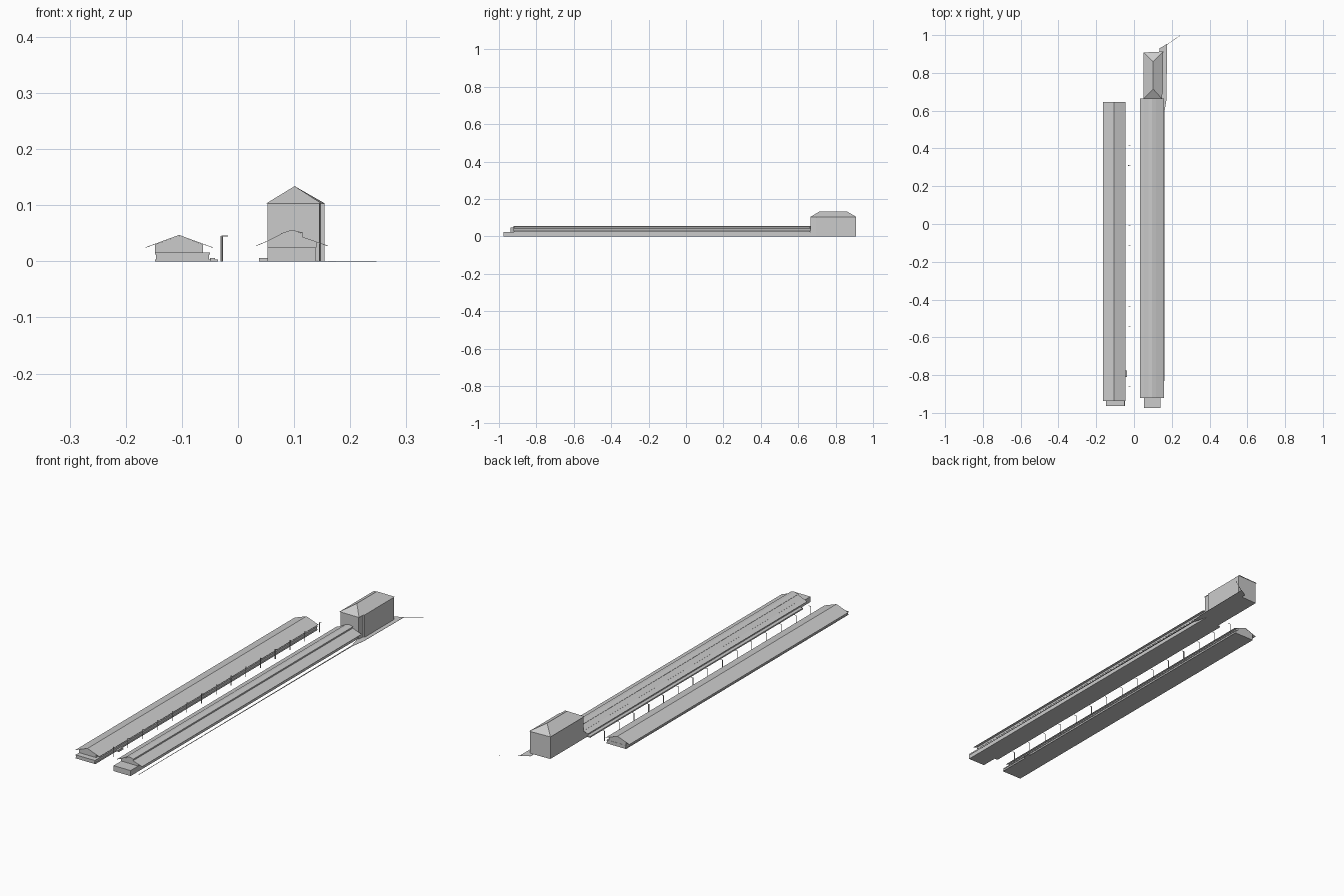
import bpy, bmesh
from mathutils import Vector


def mesh_object(name, verts, faces):
    me = bpy.data.meshes.new(name)
    me.from_pydata(verts, [], faces)
    bm = bmesh.new()
    bm.from_mesh(me)
    bmesh.ops.recalc_face_normals(bm, faces=bm.faces)
    bm.to_mesh(me)
    bm.free()
    ob = bpy.data.objects.new(name, me)
    bpy.context.collection.objects.link(ob)
    return ob


def prism(name, outline, lo, hi, axis='y'):
    """Extrude an (x, z) outline along y, or an (x, y) outline along z."""
    n = len(outline)
    point = (lambda p, t: (p[0], t, p[1])) if axis == 'y' else (lambda p, t: (p[0], p[1], t))
    verts = [point(p, t) for t in (lo, hi) for p in outline]
    faces = [tuple(range(n)), tuple(range(n, 2 * n))]
    faces += [(i, (i + 1) % n, (i + 1) % n + n, i + n) for i in range(n)]
    return mesh_object(name, verts, faces)


def box(name, x0, x1, y0, y1, z0, z1):
    return prism(name, [(x0, z0), (x1, z0), (x1, z1), (x0, z1)], y0, y1)


def roof(name, line, y0, y1, thick=0.001):
    """Thin sheet roof following a line of (x, z) points."""
    under = [(x, z - thick) for x, z in reversed(line)]
    return prism(name, line + under, y0, y1)


# Left platform: layered base, gabled shelter and overhanging roof
box("left_platform_plinth", -0.148, -0.048, -0.963, 0.645, 0, 0.003)
box("left_platform_base", -0.146, -0.052, -0.963, 0.645, 0.003, 0.012)
box("left_platform_deck", -0.148, -0.05, -0.963, 0.645, 0.012, 0.016)
prism("left_shelter_walls", [(-0.148, 0.016), (-0.062, 0.016), (-0.062, 0.030),
                             (-0.105, 0.046), (-0.148, 0.030)], -0.937, 0.644)
roof("left_shelter_roof", [(-0.165, 0.025), (-0.105, 0.047), (-0.045, 0.025)], -0.938, 0.645)
box("left_platform_step_low", -0.05, -0.036, -0.81, -0.775, 0, 0.003)
box("left_platform_step_high", -0.05, -0.041, -0.81, -0.775, 0.003, 0.006)

# Lamp posts along the left platform
for i in range(15):
    y = 0.63 - i * 0.1065
    w = 0.0025 if i == 3 else 0.001
    box(f"lamp_post_{i}", -0.029 - w, -0.029 + w, y - w, y + w, 0, 0.045)
    box(f"lamp_arm_{i}", -0.029, -0.018, y - 0.0007, y + 0.0007, 0.0445, 0.046)

# Right platform: base, hall walls and stepped roof with a raised centre
box("right_platform_base", 0.053, 0.139, -0.975, 0.665, 0, 0.025)
box("right_platform_ledge", 0.037, 0.053, -0.90, 0.64, 0, 0.006)
prism("right_hall_walls", [(0.053, 0.025), (0.140, 0.025), (0.140, 0.034), (0.115, 0.043),
                           (0.115, 0.050), (0.096, 0.055), (0.079, 0.050), (0.053, 0.037)],
      -0.920, 0.664)
roof("right_roof_west", [(0.032, 0.028), (0.079, 0.0475)], -0.922, 0.665)
roof("right_roof_centre", [(0.077, 0.050), (0.096, 0.056), (0.116, 0.051)], -0.922, 0.665)
roof("right_roof_east", [(0.114, 0.044), (0.160, 0.028)], -0.922, 0.665)

# Tall end building with side bay
plan = [(0.053, 0.665), (0.145, 0.665), (0.147, 0.695), (0.154, 0.695),
        (0.154, 0.908), (0.053, 0.905)]
prism("end_building_walls", plan, 0, 0.103, 'z')

# Hipped roof of the end building
mesh_object("end_building_roof",
            [(0.050, 0.662, 0.103), (0.149, 0.662, 0.103), (0.155, 0.913, 0.103),
             (0.050, 0.908, 0.103), (0.101, 0.715, 0.134), (0.101, 0.860, 0.134)],
            [(0, 1, 4), (1, 2, 5, 4), (2, 3, 5), (3, 0, 4, 5), (0, 1, 2, 3)])

# Flat paving along the east side and narrow kerb running off its end
prism("east_paving", [(0.135, 0.93), (0.175, 0.953), (0.172, 0.66), (0.162, 0.60),
                      (0.160, -0.945), (0.158, -0.945), (0.156, 0.60), (0.140, 0.66)],
      0, 0.001, 'z')
prism("kerb_tail", [(0.174, 0.951), (0.247, 1.0), (0.247, 0.9985), (0.175, 0.949)],
      0, 0.001, 'z')
